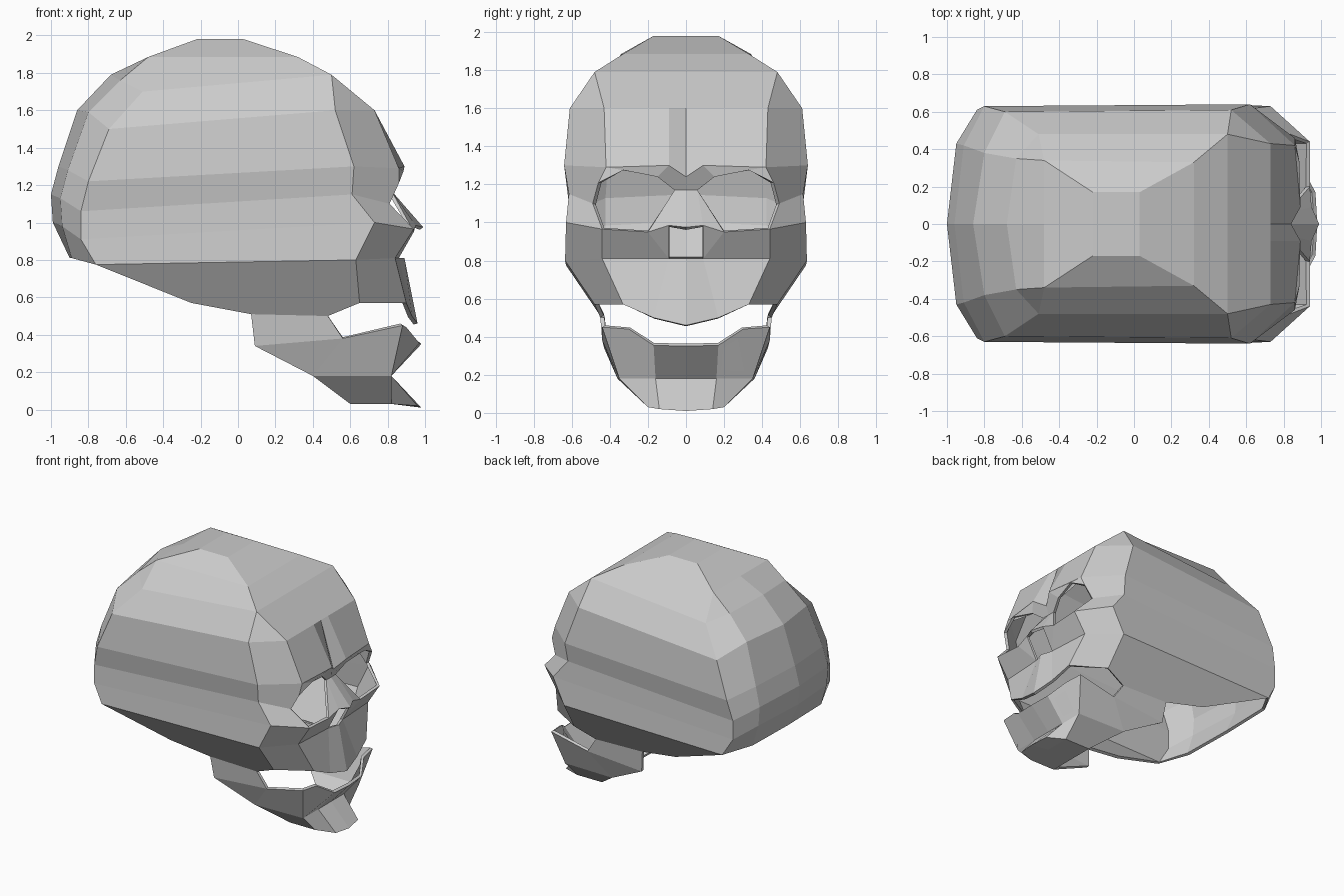
import bpy, bmesh
from mathutils import Vector

if "Cube" in bpy.data.objects:
    bpy.data.objects.remove(bpy.data.objects["Cube"])


def build_half(name, faces, center):
    """Half shell on +y, mirrored across y and given thickness."""
    bm = bmesh.new()
    for pts in faces:
        bm.faces.new([bm.verts.new(p) for p in pts])
    bmesh.ops.remove_doubles(bm, verts=bm.verts, dist=0.001)
    bmesh.ops.recalc_face_normals(bm, faces=bm.faces)
    c = Vector(center)
    if sum(f.normal.dot(f.calc_center_median() - c) * f.calc_area() for f in bm.faces) < 0:
        bmesh.ops.reverse_faces(bm, faces=bm.faces)
    me = bpy.data.meshes.new(name)
    bm.to_mesh(me)
    bm.free()
    ob = bpy.data.objects.new(name, me)
    bpy.context.collection.objects.link(ob)
    mir = ob.modifiers.new("mirror", 'MIRROR')
    mir.use_axis = (False, True, False)
    mir.merge_threshold = 0.002
    sol = ob.modifiers.new("thickness", 'SOLIDIFY')
    sol.thickness = 0.022
    sol.offset = -1
    return ob


def pick(points, groups):
    return [[points[k] for k in g.split()] for g in groups]


# Braincase rows, top to bottom: temple, rear side, rear corner, rear centre
rows = [
    [(.03, .17, 1.98), (-.22, .17, 1.98), (-.22, .17, 1.98), (-.22, 0, 1.98)],
    [(.32, .33, 1.885), (-.48, .34, 1.885), (-.48, .34, 1.885), (-.48, 0, 1.885)],
    [(.50, .48, 1.79), (-.51, .48, 1.70), (-.63, .35, 1.76), (-.68, 0, 1.79)],
    [(.52, .61, 1.60), (-.69, .60, 1.50), (-.80, .38, 1.59), (-.86, 0, 1.60)],
    [(.62, .64, 1.30), (-.80, .63, 1.22), (-.91, .42, 1.28), (-.96, 0, 1.30)],
    [(.61, .615, 1.15), (-.84, .61, 1.06), (-.95, .43, 1.13), (-1., 0, 1.15)],
    [(.73, .63, 1.00), (-.84, .61, .91), (-.94, .43, .98), (-.99, 0, 1.00)],
    [(.63, .635, .80), (-.76, .63, .775), (-.89, .43, .81), (-.90, 0, .81)],
]
skull = []
for a, b in zip(rows, rows[1:]):
    for i in range(3):
        face = list(dict.fromkeys([a[i], a[i + 1], b[i + 1], b[i]]))
        if len(face) > 2:
            skull.append(face)

# Face: forehead, brow, eye opening (e), nose, upper jaw (b, t), lower side edge
P = {
    'c0': (.03, 0, 1.98), 'c1': (.32, 0, 1.885), 'c2': (.50, 0, 1.79), 'c3': (.73, 0, 1.60),
    'g3': (.73, .09, 1.60), 'f3': (.73, .43, 1.60),
    'c4': (.84, 0, 1.24), 'g4': (.89, .09, 1.30), 'f4': (.86, .42, 1.29),
    'e0': (.85, .15, 1.24), 'e1': (.885, .33, 1.275), 'e2': (.86, .46, 1.21),
    'e3': (.81, .49, 1.10), 'e4': (.94, .44, .965), 'e5': (.94, .20, .95), 'e6': (.82, .06, 1.17),
    'n0': (.82, 0, 1.17), 'n1': (.99, 0, .975), 'n2': (.95, .09, .985),
    'b0': (.89, 0, .81), 'b1': (.86, .09, .81), 'b2': (.84, .44, .81),
    't0': (.96, 0, .46), 't1': (.93, .17, .50), 't2': (.90, .33, .57), 't3': (.65, .48, .57),
    'u0': (.48, .45, .50), 'u1': (.07, .45, .51), 'u2': (-.25, .49, .57), 'k0': (-.22, 0, 1.98),
}
P.update({f's{i}': r[0] for i, r in enumerate(rows)})
P.update({'r0': rows[0][1], 'r7': rows[7][1]})
skull += pick(P, [
    'k0 r0 s0 c0', 'c0 s0 s1 c1', 'c1 s1 s2 c2',
    'c2 g3 c3', 'c2 s2 f3 g3', 's2 s3 f3', 'f3 s3 s4 f4', 'g3 f3 f4 g4', 'c3 g3 g4 c4',
    'c4 g4 e0 e6 n0', 'g4 f4 e1 e0', 'f4 e2 e1', 'f4 s4 s5 e3 e2', 'e3 s5 s6 e4',
    'n0 e6 n2 n1', 'e6 e5 n2', 'n2 e5 b1', 'e5 e4 b2 b1', 'e4 s6 s7 b2',
    'b0 b1 t1 t0', 'b1 b2 t2 t1', 'b2 s7 t3 t2', 's7 r7 u2 u1 u0 t3'])
build_half("skull_upper", skull, (0, 0, 1.2))

# Lower jaw: ramus (r), tooth edge (j), crease (k), chin (p, c)
J = {
    'r0': (.07, .45, .51), 'r1': (.48, .45, .50), 'r2': (.09, .43, .34),
    'j1': (.56, .44, .38), 'j2': (.88, .44, .45), 'j3': (.90, .30, .44),
    'j4': (.97, .17, .355), 'j5': (.98, 0, .35),
    'm': (.40, .36, .18), 'k0': (.82, 0, .18), 'k1': (.82, .16, .18), 'k2': (.82, .35, .18),
    'c0': (.60, .20, .03), 'c1': (.82, .20, .03), 'c2': (.82, 0, .03), 'c3': (.60, 0, .03),
    'p0': (.98, 0, .01), 'p1': (.96, .14, .02),
}
jaw = pick(J, [
    'r0 r1 j1 r2', 'r2 j1 m', 'j1 j2 k2 m', 'm k2 c1 c0',
    'j2 j3 j4 k1 k2', 'j4 j5 k0 k1', 'k1 k0 p0 p1', 'k2 k1 p1 c1',
    'c1 p1 p0 c2', 'c0 c1 c2 c3'])
build_half("lower_jaw", jaw, (.5, 0, .3))
